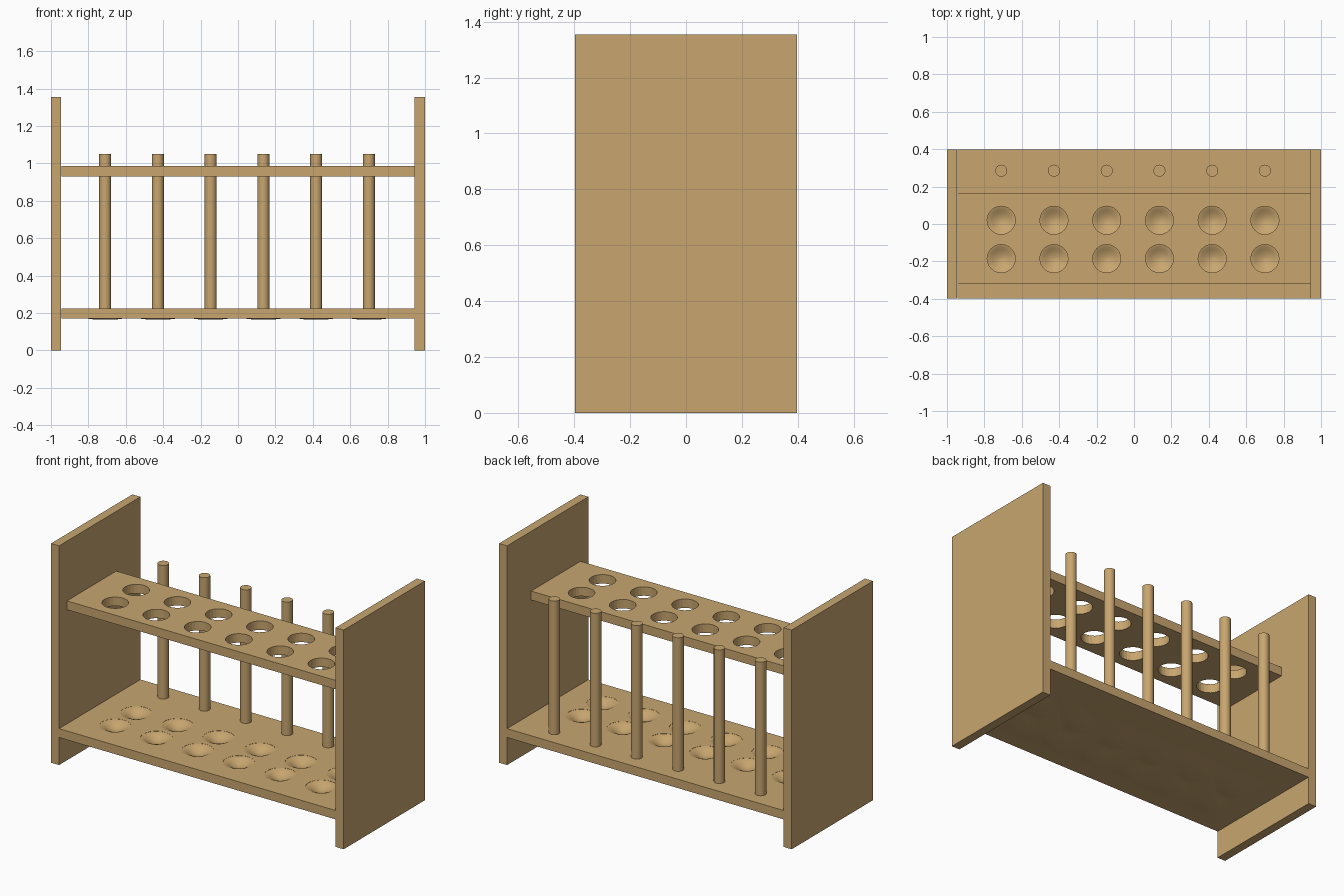
import bpy, bmesh, math
from mathutils import Matrix

if "Cube" in bpy.data.objects:
    bpy.data.objects.remove(bpy.data.objects["Cube"])

HALF_X, HALF_Y, T = 1.0, 0.397, 0.055
XS = [-0.71 + 0.282 * i for i in range(6)]
YS = [0.02, -0.185]
LOW_Z, HIGH_Z = 0.17, 0.93

wood = bpy.data.materials.new("wood")
wood.diffuse_color = (0.58, 0.38, 0.16, 1)
wood.use_nodes = True
wood.node_tree.nodes["Principled BSDF"].inputs["Base Color"].default_value = wood.diffuse_color


def finish(name, bm, smooth=False):
    bmesh.ops.recalc_face_normals(bm, faces=bm.faces)
    me = bpy.data.meshes.new(name)
    bm.to_mesh(me)
    bm.free()
    ob = bpy.data.objects.new(name, me)
    bpy.context.collection.objects.link(ob)
    me.materials.append(wood)
    if smooth:
        select(ob)
        bpy.ops.object.shade_smooth_by_angle(angle=math.radians(40))
    return ob


def select(ob):
    bpy.ops.object.select_all(action='DESELECT')
    ob.select_set(True)
    bpy.context.view_layer.objects.active = ob


def box(name, x0, x1, y0, y1, z0, z1):
    bm = bmesh.new()
    m = Matrix.Translation(((x0 + x1) / 2, (y0 + y1) / 2, (z0 + z1) / 2))
    m = m @ Matrix.Diagonal((x1 - x0, y1 - y0, z1 - z0, 1))
    bmesh.ops.create_cube(bm, size=1, matrix=m)
    return finish(name, bm)


def lathe(bm, profile, x, y, z, n=24):
    """Closed turned solid from (radius, height) points, capped at both ends."""
    rings = [[bm.verts.new((x + r * math.cos(2 * math.pi * k / n),
                            y + r * math.sin(2 * math.pi * k / n), z + h))
              for k in range(n)] for r, h in profile]
    for a, b in zip(rings, rings[1:]):
        for k in range(n):
            j = (k + 1) % n
            bm.faces.new((a[k], a[j], b[j], b[k]))
    bm.faces.new(rings[0])
    bm.faces.new(rings[-1])


def turned_set(name, profile, z):
    """One turned solid at each of the twelve tube positions."""
    bm = bmesh.new()
    for x in XS:
        for y in YS:
            lathe(bm, profile, x, y, z)
    return finish(name, bm)


def boolean(ob, tool, operation):
    mod = ob.modifiers.new("cut", 'BOOLEAN')
    mod.operation, mod.solver, mod.object = operation, 'EXACT', tool
    select(ob)
    bpy.ops.object.modifier_apply(modifier=mod.name)
    bpy.data.objects.remove(tool)


# End panels
box("left_panel", -HALF_X, -HALF_X + T, -HALF_Y, HALF_Y, 0, 1.354)
box("right_panel", HALF_X - T, HALF_X, -HALF_Y, HALF_Y, 0, 1.354)

# Upper shelf with tube holes
inner = HALF_X - T
upper = box("upper_shelf", -inner, inner, -0.32, 0.162, HIGH_Z, HIGH_Z + T)
boolean(upper, turned_set("hole_cutter", [(0.075, -0.1), (0.075, 0.2)], HIGH_Z), 'DIFFERENCE')

# Base shelf with soft dents above and faint bulges below
base = box("base_shelf", -inner, inner, -HALF_Y, HALF_Y, LOW_Z, LOW_Z + T)
dent = [(0.004, -0.033), (0.025, -0.029), (0.045, -0.02), (0.06, -0.011),
        (0.075, -0.004), (0.09, -0.001), (0.09, 0.05)]
boolean(base, turned_set("dent_cutter", dent, LOW_Z + T), 'DIFFERENCE')
bulge = [(0.03, -0.005), (0.065, -0.0035), (0.095, 0.0), (0.095, 0.005)]
boolean(base, turned_set("bulge", bulge, LOW_Z), 'UNION')
select(base)
bpy.ops.object.shade_smooth_by_angle(angle=math.radians(25))

# Drying pegs along the back
for i, x in enumerate(XS):
    bm = bmesh.new()
    lathe(bm, [(0.032, 0.0), (0.032, 0.85)], x, 0.285, 0.2)
    finish(f"drying_peg_{i + 1}", bm, smooth=True)
